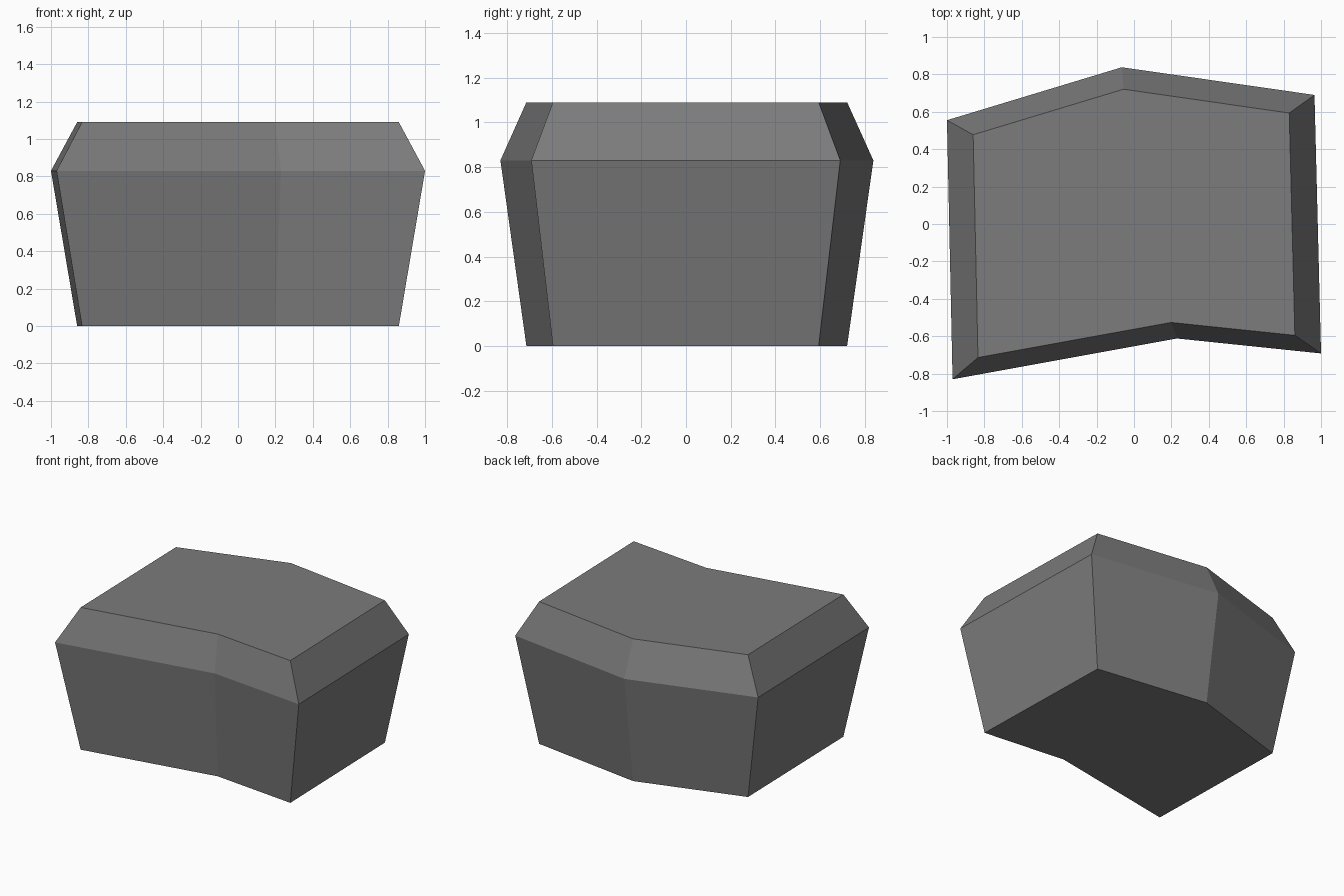
import bpy, bmesh

if "Cube" in bpy.data.objects:
    bpy.data.objects.remove(bpy.data.objects["Cube"])

# Stone-grey material
grey = bpy.data.materials.new("stone_grey")
grey.diffuse_color = (0.2, 0.2, 0.2, 1)
grey.use_nodes = True
grey.node_tree.nodes["Principled BSDF"].inputs["Base Color"].default_value = grey.diffuse_color

# Widest outline of the rock, counter-clockwise from above
outline = [(-0.97, -0.83), (0.23, -0.612), (1.0, -0.692),
           (0.965, 0.69), (-0.065, 0.838), (-1.0, 0.555)]
# (height, outline scale): base, shoulder, flat top
levels = [(0.0, 0.86), (0.83, 1.0), (1.09, 0.86)]

# Stack the scaled outlines and bridge them
bm = bmesh.new()
rings = [[bm.verts.new((x * s, y * s, z)) for x, y in outline] for z, s in levels]
n = len(outline)
for low, high in zip(rings, rings[1:]):
    for i in range(n):
        j = (i + 1) % n
        bm.faces.new((low[i], low[j], high[j], high[i]))

# Flat base and top
bm.faces.new(rings[0][::-1])
bm.faces.new(rings[-1])

mesh = bpy.data.meshes.new("stone_block")
bm.to_mesh(mesh)
bm.free()
mesh.materials.append(grey)
block = bpy.data.objects.new("stone_block", mesh)
bpy.context.collection.objects.link(block)
